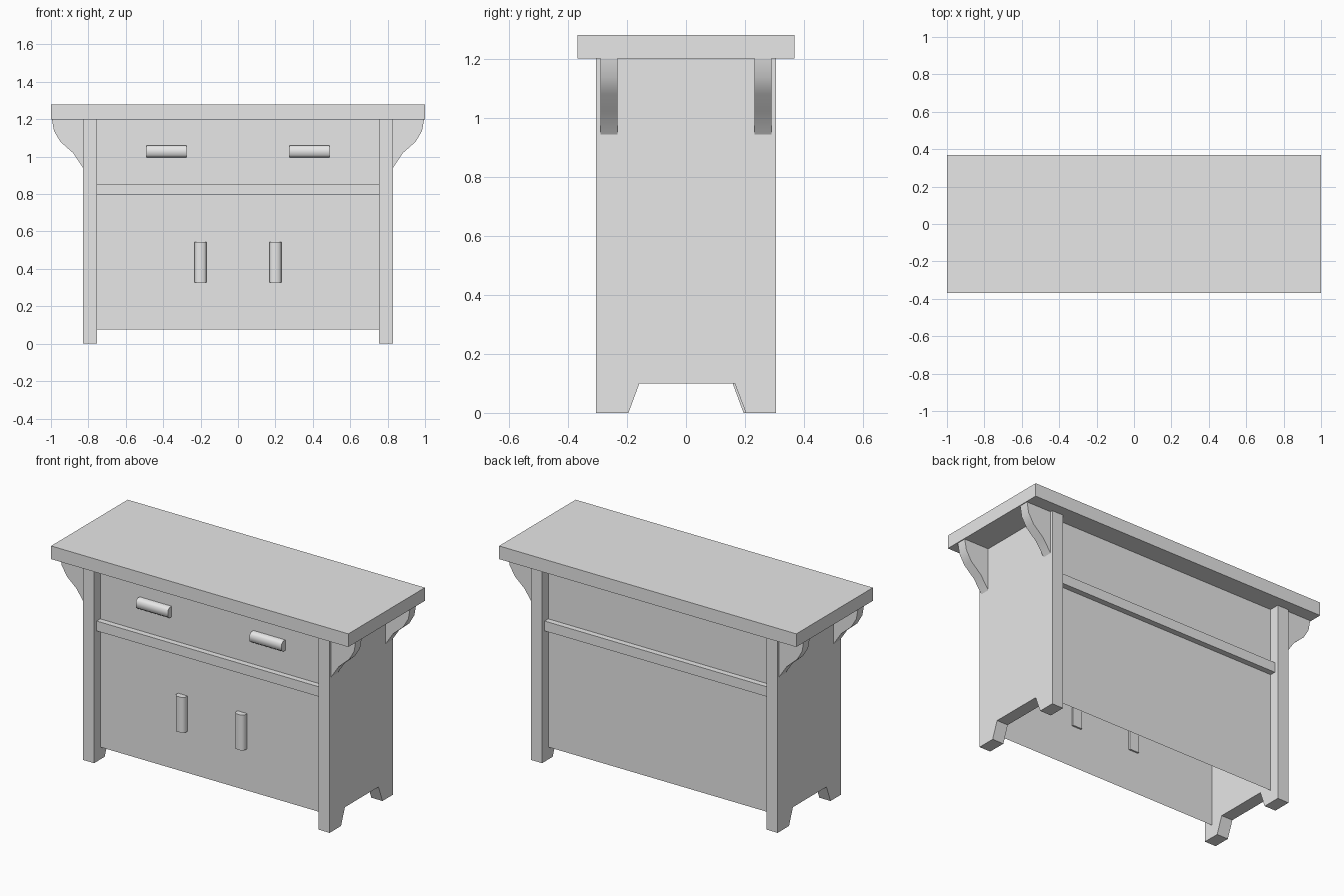
import bpy
import bmesh
import math
from mathutils import Vector

cube = bpy.data.objects.get("Cube")
if cube:
    bpy.data.objects.remove(cube, do_unlink=True)

grey = bpy.data.materials.new("plain grey")
grey.use_nodes = True
grey.diffuse_color = (0.8, 0.8, 0.8, 1)
grey.node_tree.nodes["Principled BSDF"].inputs["Base Color"].default_value = (0.8, 0.8, 0.8, 1)


def finish(name, bm, smooth=None):
    """Turn a bmesh into a named, coloured object."""
    mesh = bpy.data.meshes.new(name)
    bm.to_mesh(mesh)
    bm.free()
    mesh.materials.append(grey)
    obj = bpy.data.objects.new(name, mesh)
    bpy.context.collection.objects.link(obj)
    if smooth:
        bpy.ops.object.select_all(action="DESELECT")
        obj.select_set(True)
        bpy.context.view_layer.objects.active = obj
        bpy.ops.object.shade_smooth_by_angle(angle=math.radians(smooth))
    return obj


def prism(name, profile, place, start, end, smooth=None):
    """Extrude a 2D profile; place(u, v, w) gives the 3D position."""
    bm = bmesh.new()
    face = bm.faces.new([bm.verts.new(place(u, v, start)) for u, v in profile])
    step = Vector(place(0, 0, end)) - Vector(place(0, 0, start))
    extruded = bmesh.ops.extrude_face_region(bm, geom=[face], use_keep_orig=True)
    moved = [g for g in extruded["geom"] if isinstance(g, bmesh.types.BMVert)]
    bmesh.ops.translate(bm, verts=moved, vec=step)
    bmesh.ops.recalc_face_normals(bm, faces=bm.faces)
    return finish(name, bm, smooth)


def box(name, x, y, z0, z1):
    """Box centred on x and y, given half widths."""
    rect = [(-x, -y), (x, -y), (x, y), (-x, y)]
    return prism(name, rect, lambda u, v, w: (u, v, w), z0, z1)


# Worktop and the shelf that shows as a rail on both long sides
box("worktop", 1.0, 0.368, 1.2, 1.28)
box("middle_shelf", 0.755, 0.28, 0.795, 0.855)

# Thin front and back panels, open underneath
for name, side in (("front_panel", -1), ("back_panel", 1)):
    bm = bmesh.new()
    corners = [(side, 0.075), (-side, 0.075), (-side, 1.2), (side, 1.2)]
    bm.faces.new([bm.verts.new((0.755 * s, 0.245 * side, z)) for s, z in corners])
    finish(name, bm)

# End panels with a notch between the feet
end_profile = [(-0.305, 0), (-0.195, 0), (-0.158, 0.1), (0.165, 0.1),
               (0.203, 0), (0.305, 0), (0.305, 1.2), (-0.305, 1.2)]
for name, side in (("left", 1), ("right", -1)):
    prism(name + "_end_panel", end_profile,
          lambda u, v, w, s=side: (s * w, s * u, v), 0.755, 0.83)

# Curved brackets under the overhanging ends
bracket_profile = [(0.83, 1.2), (0.83, 0.943), (0.882, 1.02),
                   (0.95, 1.08), (0.984, 1.138), (0.995, 1.2)]
for side_name, sx in (("left", 1), ("right", -1)):
    for end_name, sy in (("front", -1), ("back", 1)):
        prism(f"{end_name}_{side_name}_bracket", bracket_profile,
              lambda u, v, w, a=sx, b=sy: (a * u, b * w, v), 0.232, 0.29, smooth=30)

# Chamfered bar handles for drawers and doors
handle_profile = [(-0.032, -0.01), (-0.032, 0.02), (-0.02, 0.036),
                  (0.02, 0.036), (0.032, 0.02), (0.032, -0.01)]
for name, side in (("left", 1), ("right", -1)):
    prism(name + "_drawer_handle", handle_profile,
          lambda u, v, w, s=side: (s * w, -0.245 - v, 1.028 + u), 0.275, 0.49, smooth=60)
    prism(name + "_door_handle", handle_profile,
          lambda u, v, w, s=side: (s * 0.2 + u, -0.245 - v, w), 0.328, 0.543, smooth=60)
